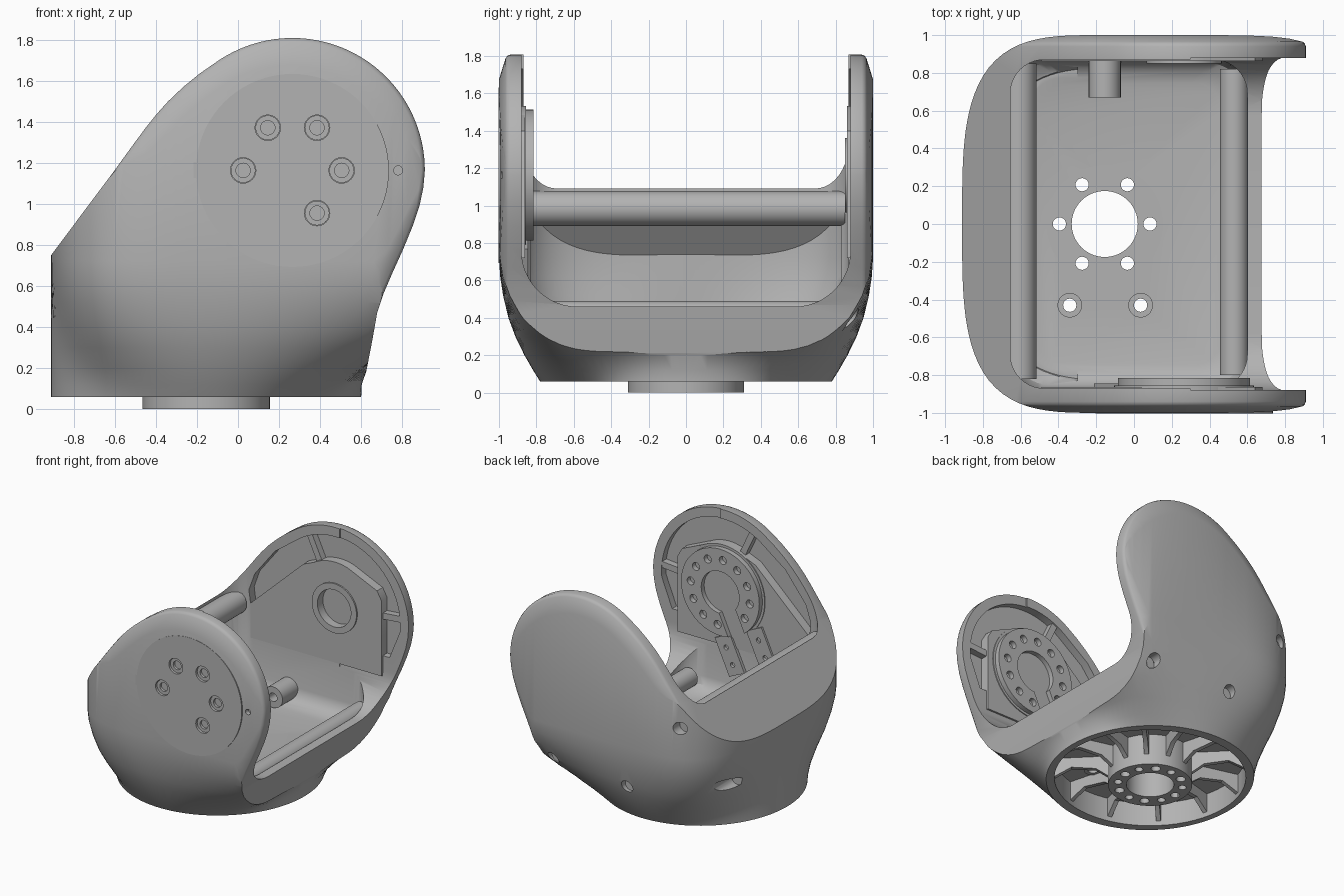
import bpy, bmesh, math
from math import sin, cos, pi, radians

cube = bpy.data.objects.get("Cube")
if cube:
    bpy.data.objects.remove(cube, do_unlink=True)

grey = bpy.data.materials.new("cast grey")
grey.use_nodes = True
grey.diffuse_color = (0.45, 0.45, 0.45, 1)
grey.node_tree.nodes["Principled BSDF"].inputs["Base Color"].default_value = (0.45, 0.45, 0.45, 1)

BASE_X = -0.155            # axis of the round base
PIVOT = (0.265, 1.163)     # axis of the arm joint in x and z


def loft(name, rings):
    """Closed solid through rings with equal point counts."""
    bm = bmesh.new()
    loops = [[bm.verts.new(p) for p in ring] for ring in rings]
    n = len(loops[0])
    for a, b in zip(loops, loops[1:]):
        for i in range(n):
            bm.faces.new((a[i], a[(i + 1) % n], b[(i + 1) % n], b[i]))
    bm.faces.new(loops[0][::-1])
    bm.faces.new(loops[-1])
    bmesh.ops.recalc_face_normals(bm, faces=bm.faces)
    mesh = bpy.data.meshes.new(name)
    bm.to_mesh(mesh)
    bm.free()
    mesh.materials.append(grey)
    ob = bpy.data.objects.new(name, mesh)
    bpy.context.collection.objects.link(ob)
    return ob


def place(pts, axis, d):
    if axis == "x":
        return [(d, a, b) for a, b in pts]
    if axis == "y":
        return [(a, d, b) for a, b in pts]
    return [(a, b, d) for a, b in pts]


def prism(name, pts, axis, lo, hi):
    return loft(name, [place(pts, axis, lo), place(pts, axis, hi)])


def arc(c, r, a0, a1, n):
    return [(c[0] + r * cos(radians(a0 + (a1 - a0) * i / n)),
             c[1] + r * sin(radians(a0 + (a1 - a0) * i / n))) for i in range(n + 1)]


def circle(c, r, n=40):
    return arc(c, r, 0, 360, n)[:-1]


def rod(name, c, r, axis, lo, hi, n=40):
    return prism(name, circle(c, r, n), axis, lo, hi)


def round_rect(x0, x1, y, r):
    pts = []
    for cx, cy, a in ((x1 - r, y - r, 0), (x0 + r, y - r, 90), (x0 + r, r - y, 180), (x1 - r, r - y, 270)):
        pts += arc((cx, cy), r, a, a + 90, 10)
    return pts


def boolean(ob, cutters, op="DIFFERENCE"):
    for c in cutters:
        c.hide_render = True
        m = ob.modifiers.new("cut", "BOOLEAN")
        m.operation, m.solver, m.object = op, "EXACT", c
        bpy.context.view_layer.objects.active = ob
        bpy.ops.object.modifier_apply(modifier=m.name)
        bpy.data.objects.remove(c, do_unlink=True)
    return ob


def polar(c, r, deg):
    return (c[0] + r * cos(radians(deg)), c[1] + r * sin(radians(deg)))


# Body: round base blending into a squarish plan, more slowly at both ends
def body_ring(z, t, inset=0):
    ring = []
    for i in range(128):
        a = 2 * pi * i / 128
        half, n = (0.755, 3.5) if cos(a) < 0 else (1.25, 8)
        wide = (abs(cos(a) / half) ** n + abs(sin(a)) ** n) ** (-1 / n)
        base = 0.755 + 0.025 * sin(a) ** 2
        delay = 1.3 * cos(a) ** 2 if cos(a) < 0 else 1.9 * cos(a) ** 6
        r = base + (wide - base) * t ** (1 + delay) - inset
        ring.append((BASE_X + r * cos(a), r * sin(a), z))
    return ring


LEVELS = [(0.06, 0), (0.12, 0.17), (0.2, 0.38), (0.3, 0.6), (0.4, 0.77), (0.52, 0.9), (0.62, 0.97), (0.72, 1), (1.9, 1)]
body = loft("yoke_body", [body_ring(z, t) for z, t in LEVELS])

# Side outline with chamfered outer faces
side = [(-0.92, 0.0), (-0.92, 0.737), (-0.6, 1.165), (-0.5, 1.303), (-0.45, 1.37), (-0.4, 1.433), (-0.34, 1.5),
        (-0.265, 1.571), (-0.185, 1.636)]
side += arc(PIVOT, 0.645, 125, 0, 46)
side += [(0.903, 1.08), (0.884, 0.99), (0.85, 0.89), (0.805, 0.78), (0.755, 0.67), (0.71, 0.565), (0.678, 0.47),
         (0.655, 0.34), (0.628, 0.2), (0.6, 0.06), (0.6, 0.0)]


def shrunk(k):
    return [(0.1 + (x - 0.1) * k, 0.8 + (z - 0.8) * k) for x, z in side]


layers = [(1.001, 0.865), (0.965, 0.98), (0.955, 0.993), (0.94, 1)]
layers = [(-y, k) for y, k in layers] + layers[::-1]
boolean(body, [loft("outline", [place(shrunk(k), "y", y) for y, k in layers])], "INTERSECT")

# Inner cavity, open U towards +x, and hollow underside
cavity = [place(round_rect(-0.655 + d, 0.6 - d, 0.87 - d, 0.18), "z", z)
          for z, d in ((0.3, 0.12), (0.325, 0.06), (0.36, 0.02), (0.42, 0), (2.1, 0))]
u_shape = [(-0.88, 2.1)] + arc((-0.58, 0.76), 0.3, 180, 270, 12) + arc((0.58, 0.76), 0.3, 270, 360, 12) + [(0.88, 2.1)]
cuts = [loft("cavity", cavity), prism("u_cut", u_shape, "x", 0.3, 1.5),
        rod("under_cut", (BASE_X, 0), 0.705, "z", -0.1, 0.25, 64),
        rod("bore", (BASE_X, 0), 0.175, "z", -0.2, 0.4)]

# Undercut behind the rear rim, following the shell below the sloped face
undercut = loft("undercut", [body_ring(z, t, 0.09) for z, t in LEVELS[3:]])
slope = [(-0.95, 0.31), (-0.95, 0.566), (-0.64, 0.981), (-0.3, 0.981), (-0.3, 0.31)]
cuts.append(boolean(undercut, [prism("undercut_limit", slope, "y", -0.83, 0.83)], "INTERSECT"))

# Arm pockets
pocket = arc(PIVOT, 0.57, 128, -5, 30) + [(0.74, 0.88), (-0.48, 0.88), (-0.51, 1.1), (-0.46, 1.24), (-0.28, 1.47)]
for s in (-1, 1):
    cuts.append(prism("pocket", pocket, "y", s * 0.8, s * 0.935))

# Screw holes in floor and back, and bolt holes in the front
floor_posts = [(-0.34, -0.43), (0.035, -0.43)]
bolts = [polar((BASE_X, 0), 0.24, 60 * i) for i in range(6)]
for p in floor_posts + bolts:
    cuts.append(rod("floor_hole", p, 0.035, "z", 0.1, 0.4, 20))
for x, z, y in ((-0.61, 0.97, 0.88), (-0.13, 0.37, 0.89), (0.56, 0.4, 0.84), (-0.81, 0.45, 0.5)):
    cuts.append(rod("back_hole", (x, z), 0.05, "y", y, 1.2, 24))
cuts.append(rod("pin_hole", (0.78, PIVOT[1]), 0.022, "y", -1.2, -0.95, 16))
front_bolts = [polar(PIVOT, 0.24, a) for a in (0, 60, 120, 180, 300)]
cuts += [rod("bolt_sink", p, 0.062, "y", -1.1, -0.965, 24) for p in front_bolts]
boolean(body, cuts)

# Front cover disc, flush with the arm
cover = rod("front_cover", PIVOT, 0.47, "y", -1.002, -0.985, 80)
boolean(cover, [rod("sink", p, 0.062, "y", -1.1, -0.9, 24) for p in front_bolts])
for p in front_bolts:
    screw = rod("cover_screw", p, 0.06, "y", -0.985, -0.95, 24)
    boolean(screw, [rod("socket", p, 0.035, "y", -1.1, -0.96, 24)])
prism("cover_notch", [(-0.217, 1.125), (-0.195, 1.125), (-0.195, 1.205), (-0.217, 1.205)], "y", -1.001, -0.985)

# Arm lining plates and webs
plate = [(-0.49, 0.72), (-0.49, 1.0), (-0.02, 1.44)] + arc(PIVOT, 0.37, 122, 72, 6)
plate += [(0.64, 1.4), (0.68, 1.33), (0.68, 0.72)]
for s, label in ((-1, "front"), (1, "back")):
    lining = prism(label + "_lining", plate, "y", s * 0.862, s * 0.94)
    if s > 0:
        boolean(lining, [rod("bearing_cut", PIVOT, 0.19, "y", 0.8, 0.93)])
    for a in (5, 115):
        d, n = (cos(radians(a)), sin(radians(a))), (-sin(radians(a)) * 0.025, cos(radians(a)) * 0.025)
        web = [(PIVOT[0] + d[0] * r + n[0] * k, PIVOT[1] + d[1] * r + n[1] * k)
               for r, k in ((0.34, -1), (0.585, -1), (0.585, 1), (0.34, 1))]
        prism(label + "_web", web, "y", s * 0.882, s * 0.94)

# Bearing seat in the back arm
seat = rod("bearing_seat", PIVOT, 0.2, "y", 0.85, 0.935, 48)
boolean(seat, [rod("seat_cut", PIVOT, 0.15, "y", 0.8, 0.92, 48)])

# Joint ring on the front arm, with cable slot and rails
rod("joint_ring_base", PIVOT, 0.37, "y", -0.9, -0.855, 64)
ring = rod("joint_ring", PIVOT, 0.35, "y", -0.87, -0.815, 64)
down = (-0.42, -0.907)
across = (0.907, -0.42)


def along(r, w):
    return (PIVOT[0] + down[0] * r + across[0] * w, PIVOT[1] + down[1] * r + across[1] * w)


slot = [along(0, -0.08), along(0.5, -0.08), along(0.5, 0.08), along(0, 0.08)]
ring_cuts = [rod("ring_bore", PIVOT, 0.17, "y", -0.853, -0.7), prism("ring_slot", slot, "y", -0.853, -0.7)]
ring_cuts += [rod("ring_hole", polar(PIVOT, 0.265, 245 + 30 * i), 0.032, "y", -0.86, -0.7, 16) for i in range(1, 12)]
boolean(ring, ring_cuts)
for s in (-1, 1):
    rail = prism("cable_rail", [along(r, s * w) for r, w in ((0.33, 0.08), (0.64, 0.08), (0.64, 0.23), (0.33, 0.23))],
                 "y", -0.88, -0.845)
    boolean(rail, [rod("rail_hole", along(r, s * 0.16), 0.02, "y", -0.9, -0.8, 12) for r in (0.42, 0.56)])

# Cross tubes and boss in the cavity
rod("rear_cross_tube", (-0.61, 0.985), 0.093, "y", -0.82, 0.85)
rod("lower_cross_tube", (0.53, 0.415), 0.075, "y", -0.8, 0.82)
boss = rod("wall_boss", (BASE_X, 0.4), 0.085, "y", 0.67, 0.88, 32)
boolean(boss, [rod("boss_hole", (BASE_X, 0.4), 0.035, "y", 0.6, 0.8, 16)])
for p in floor_posts:
    post = rod("floor_post", p, 0.065, "z", 0.24, 0.32, 28)
    boolean(post, [rod("post_hole", p, 0.035, "z", 0.1, 0.4, 20)])

# Mounting hub and ribs under the floor
hub = rod("mounting_hub", (BASE_X, 0), 0.31, "z", 0, 0.303, 64)
hub_cuts = [rod("hub_bore", (BASE_X, 0), 0.175, "z", -0.2, 0.4)]
hub_cuts += [rod("hub_hole", p, 0.035, "z", -0.2, 0.4, 20) for p in bolts]
hub_cuts += [rod("hub_blind", polar((BASE_X, 0), 0.24, 30 + 60 * i), 0.03, "z", -0.2, 0.1, 20) for i in range(6)]
boolean(hub, hub_cuts)
for i in range(12):
    rib = prism("base_rib", [(0.29, 0.07), (0.4, 0.15), (0.58, 0.17), (0.72, 0.09), (0.72, 0.26), (0.29, 0.26)],
                "y", -0.017, 0.017)
    rib.rotation_euler.z = radians(15 + 30 * i)
    rib.location.x = BASE_X

# Smooth shading with crisp edges
bpy.ops.object.select_all(action="DESELECT")
for ob in bpy.context.collection.objects:
    if ob.type == "MESH" and grey.name in ob.data.materials:
        ob.select_set(True)
        bpy.context.view_layer.objects.active = ob
bpy.ops.object.shade_smooth_by_angle(angle=radians(32))
